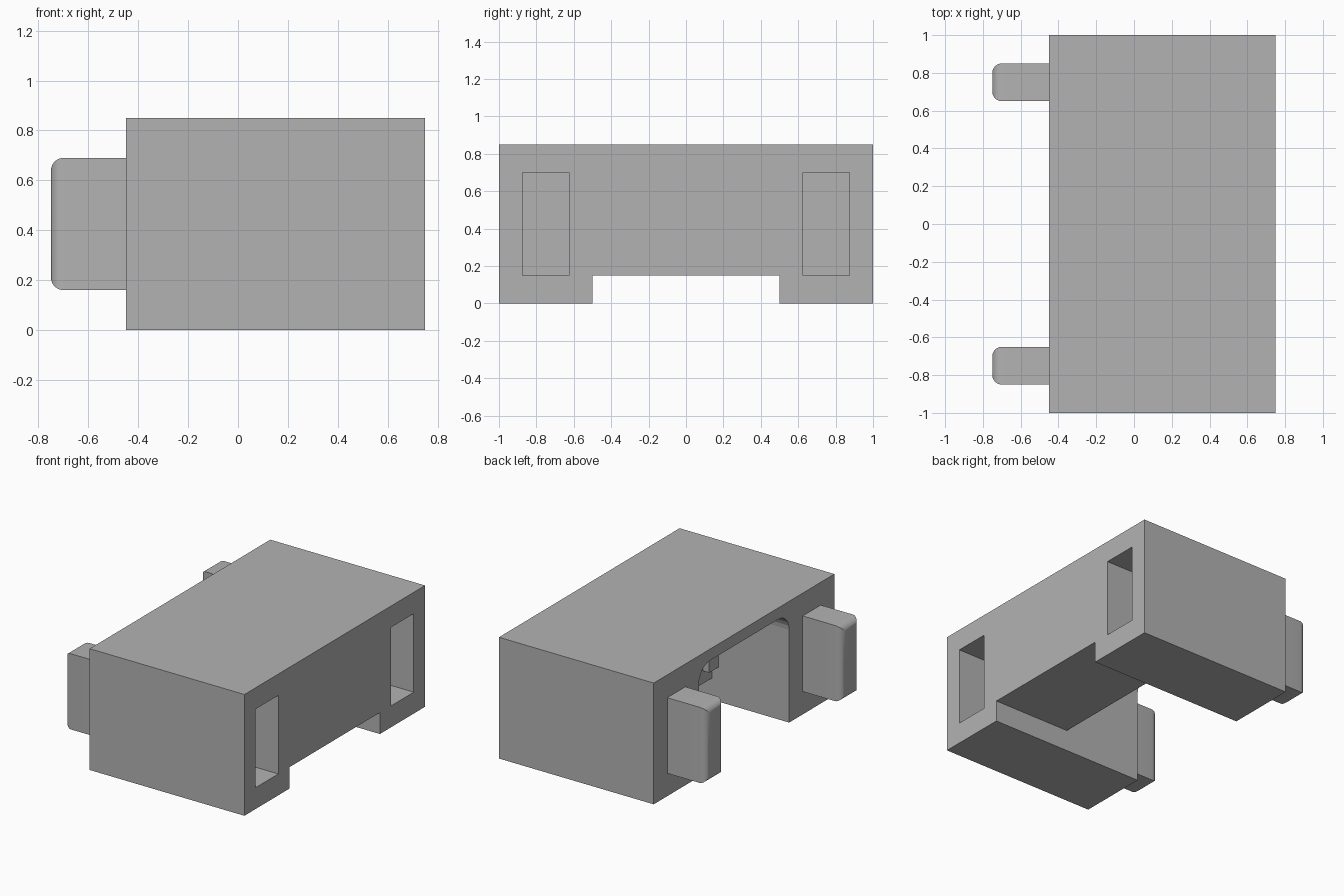
import bpy
import bmesh
import math
from mathutils import Vector

cube = bpy.data.objects.get("Cube")
if cube:
    bpy.data.objects.remove(cube, do_unlink=True)

grey = bpy.data.materials.new("plain grey")
grey.use_nodes = True
COLOUR = (0.45, 0.45, 0.45, 1)
grey.diffuse_color = COLOUR
grey.node_tree.nodes["Principled BSDF"].inputs["Base Color"].default_value = COLOUR


def box(name, low, high, rounded=None, radius=0.05):
    """Box between two corners; edges picked by the rule 'rounded' get filleted."""
    low, high = Vector(low), Vector(high)
    bm = bmesh.new()
    bmesh.ops.create_cube(bm, size=1)
    for v in bm.verts:
        v.co = (low + high) / 2 + v.co * (high - low)
    if rounded:
        edges = [e for e in bm.edges if rounded(*[v.co for v in e.verts])]
        bmesh.ops.bevel(bm, geom=edges, offset=radius, segments=6,
                        profile=0.5, affect='EDGES')
    mesh = bpy.data.meshes.new(name)
    bm.to_mesh(mesh)
    bm.free()
    mesh.materials.append(grey)
    obj = bpy.data.objects.new(name, mesh)
    bpy.context.collection.objects.link(obj)
    return obj


def cut(target, cutter):
    mod = target.modifiers.new(cutter.name, 'BOOLEAN')
    mod.operation = 'DIFFERENCE'
    mod.solver = 'EXACT'
    mod.object = cutter
    cutter.hide_render = True
    cutter.hide_viewport = True
    cutter.display_type = 'WIRE'


def smooth(obj):
    bpy.ops.object.select_all(action='DESELECT')
    obj.select_set(True)
    bpy.context.view_layer.objects.active = obj
    bpy.ops.object.shade_smooth_by_angle(angle=math.radians(30))


# Main block
body = box("body", (-0.45, -1, 0), (0.75, 1, 0.85))

# Arched bay open towards the tab side, with rounded ceiling corners
BAY_TOP = 0.77
bay = box("bay_cutter", (-0.6, -0.5, -0.2), (0.15, 0.5, BAY_TOP),
          lambda a, b: min(a.z, b.z) > 0.7 and abs(a.x - b.x) > 0.1, 0.12)
cut(body, bay)

# Low passage under the socket wall
passage = box("passage_cutter", (0.05, -0.5, -0.1), (0.9, 0.5, 0.15))
cut(body, passage)

for side, label in ((-1, "front"), (1, "back")):
    y = side * 0.75
    # Socket that receives a tab
    socket = box(label + "_socket_cutter", (0.4, y - 0.125, 0.15),
                 (0.9, y + 0.125, 0.70))
    cut(body, socket)

    # Tab with rounded tip
    tab = box(label + "_tab", (-0.75, y - 0.1, 0.16), (-0.44, y + 0.1, 0.69),
              lambda a, b: max(a.x, b.x) < -0.7)
    smooth(tab)

    # Small rib in the corner of the bay's inner wall
    ys = sorted((side * 0.4, side * 0.51))
    box(label + "_bay_rib", (0.10, ys[0], 0.24), (0.16, ys[1], 0.70))

smooth(body)
